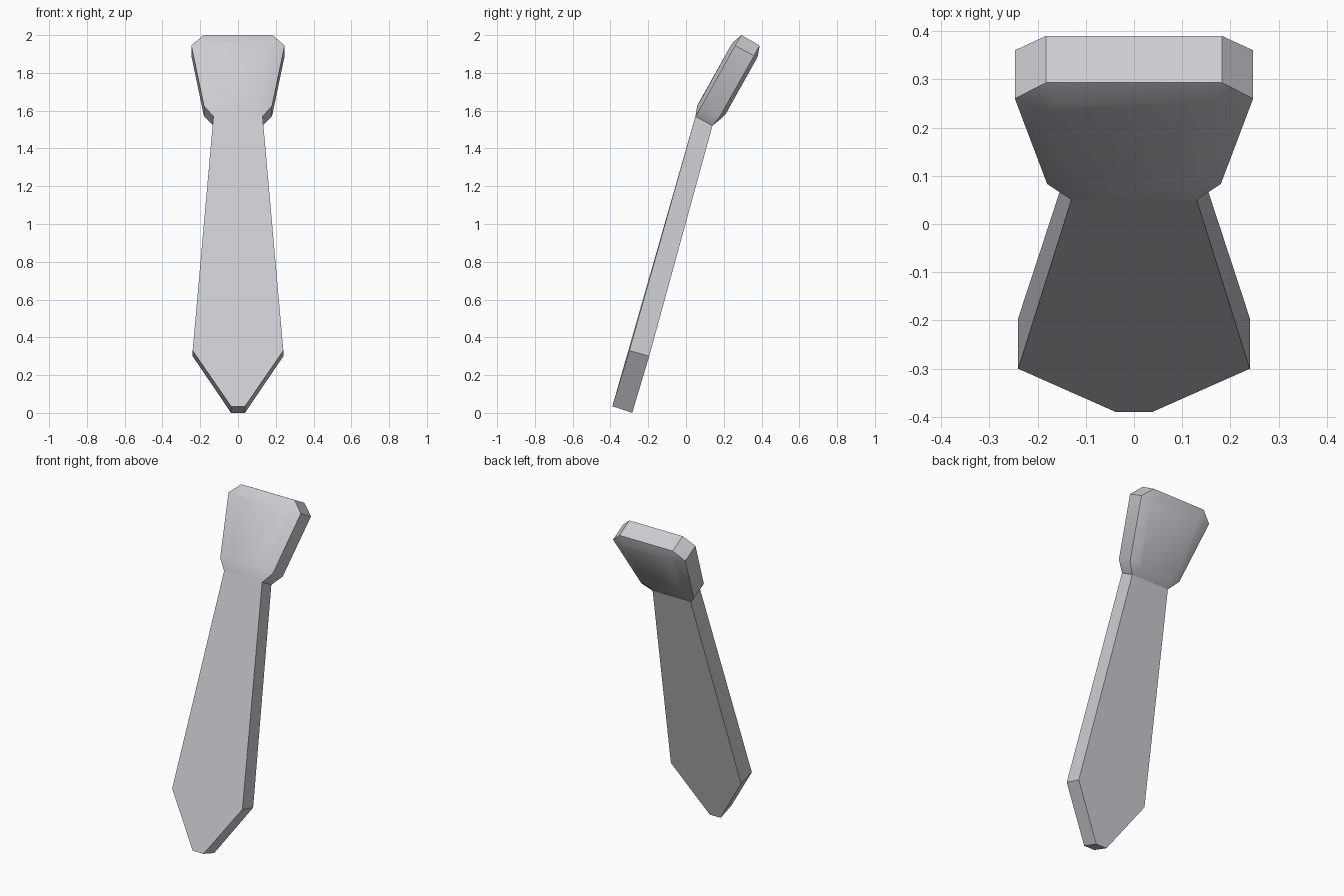
import bpy
import bmesh
from mathutils import Vector

cube = bpy.data.objects.get("Cube")
if cube:
    bpy.data.objects.remove(cube, do_unlink=True)

grey = bpy.data.materials.new("light grey")
grey.use_nodes = True
colour = (0.6, 0.61, 0.64, 1)
grey.diffuse_color = colour
grey.node_tree.nodes["Principled BSDF"].inputs["Base Color"].default_value = colour


def slab(name, rows, open_row, puff=None):
    """Mirrored slab from rows of (half width, front y, front z, back y, back z)."""
    bm = bmesh.new()
    loops = []
    for k in (1, 3):
        right = [bm.verts.new((r[0], r[k], r[k + 1])) for r in rows]
        left = [bm.verts.new((-r[0], r[k], r[k + 1])) for r in rows]
        loops.append(right + left[::-1])
    front, back = loops
    n = len(front)
    # The side at the joint between the two parts stays open
    skip = n - 1 if open_row == 0 else len(rows) - 1
    for i in range(n):
        if i != skip:
            j = (i + 1) % n
            bm.faces.new((front[i], back[i], back[j], front[j]))
    broad = [bm.faces.new(front), bm.faces.new(back[::-1])]
    bm.normal_update()
    # Padded front and back
    if puff:
        bmesh.ops.inset_individual(bm, faces=broad, thickness=puff[0],
                                   depth=puff[1], use_even_offset=True)
    mesh = bpy.data.meshes.new(name)
    bm.to_mesh(mesh)
    bm.free()
    mesh.materials.append(grey)
    obj = bpy.data.objects.new(name, mesh)
    bpy.context.collection.objects.link(obj)
    return obj


joint = (0.13, 0.05, 1.57, 0.14, 1.52)

# Long blade with a blunt pointed tip
blade = slab("tie_blade", [
    (0.037, -0.39, 0.035, -0.285, 0.0),
    (0.24, -0.30, 0.33, -0.195, 0.30),
    joint], open_row=2)

# Padded knot leaning back from the blade
knot = slab("tie_knot", [
    joint,
    (0.18, 0.083, 1.625, 0.18, 1.57),
    (0.247, 0.26, 1.945, 0.36, 1.89),
    (0.182, 0.293, 2.0, 0.39, 1.945)], open_row=0, puff=(0.055, 0.02))

bpy.ops.object.select_all(action="DESELECT")
knot.select_set(True)
bpy.context.view_layer.objects.active = knot
bpy.ops.object.shade_smooth_by_angle(angle=0.524)
